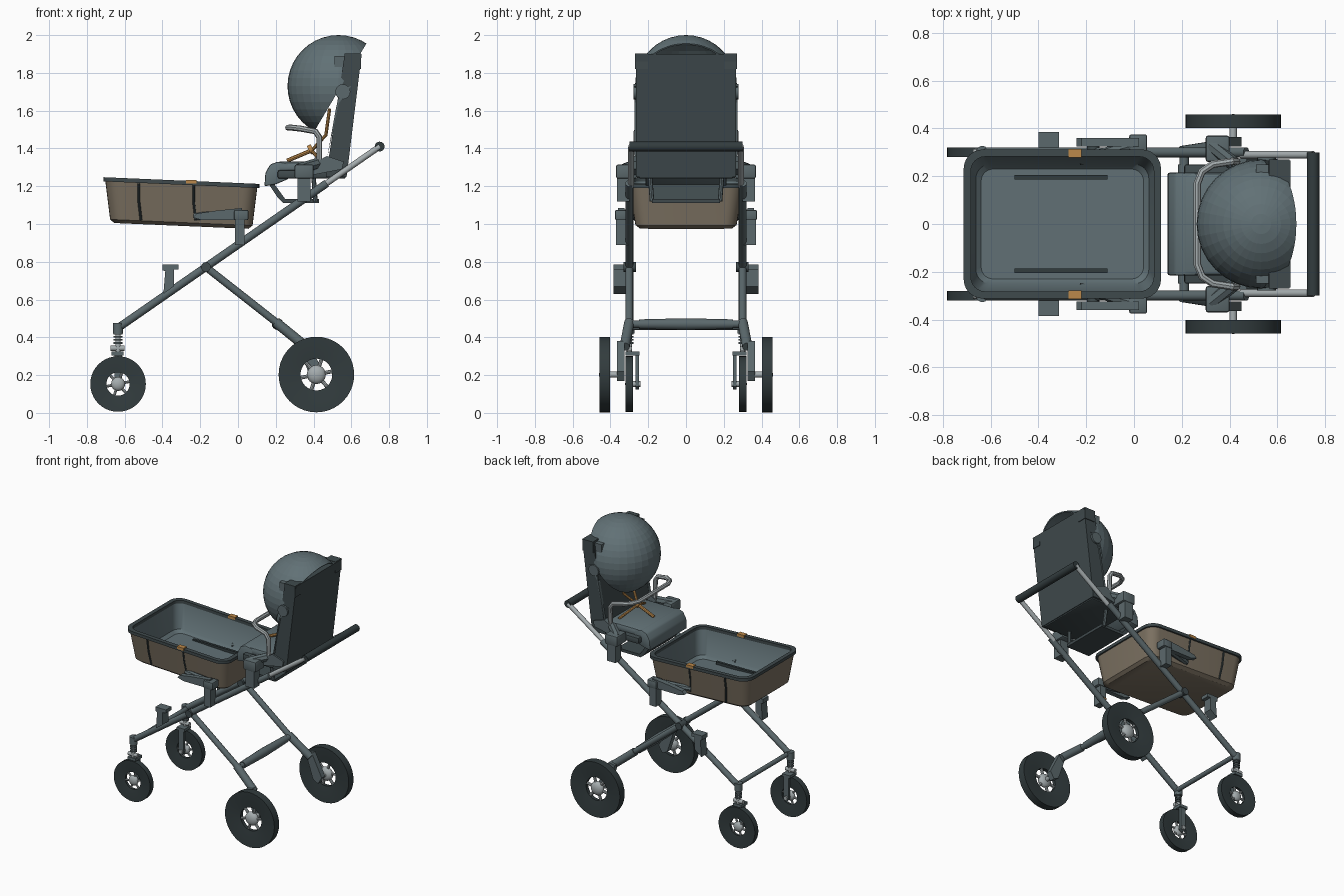
import bpy, bmesh, math
from mathutils import Vector

cube = bpy.data.objects.get("Cube")
if cube:
    bpy.data.objects.remove(cube, do_unlink=True)


def material(name, r, g, b):
    m = bpy.data.materials.new(name)
    m.use_nodes = True
    m.diffuse_color = (r, g, b, 1)
    m.node_tree.nodes["Principled BSDF"].inputs["Base Color"].default_value = (r, g, b, 1)
    return m


FABRIC = material("slate fabric", .12, .165, .18)
FRAME = material("frame grey", .105, .14, .15)
DARK = material("dark panel", .05, .068, .073)
RUBBER = material("black rubber", .032, .045, .048)
TAN = material("tan fabric", .2, .165, .12)
METAL = material("light metal", .38, .42, .43)
ORANGE = material("orange trim", .5, .25, .07)


def finish(name, bm, mats, smooth=False):
    bmesh.ops.recalc_face_normals(bm, faces=bm.faces[:])
    me = bpy.data.meshes.new(name)
    bm.to_mesh(me)
    bm.free()
    for m in mats if isinstance(mats, list) else [mats]:
        me.materials.append(m)
    ob = bpy.data.objects.new(name, me)
    bpy.context.collection.objects.link(ob)
    if smooth:
        bpy.ops.object.select_all(action='DESELECT')
        ob.select_set(True)
        bpy.context.view_layer.objects.active = ob
        bpy.ops.object.shade_smooth_by_angle(angle=math.radians(35))
    return ob


def rod(name, p, q, r, mat, r2=None, sides=16):
    p, q = Vector(p), Vector(q)
    bm = bmesh.new()
    bmesh.ops.create_cone(bm, cap_ends=True, segments=sides, radius1=r,
                          radius2=r if r2 is None else r2, depth=(q - p).length)
    rot = (q - p).to_track_quat('Z', 'Y').to_matrix().to_4x4()
    rot.translation = (p + q) / 2
    bm.transform(rot)
    return finish(name, bm, mat, True)


def path(name, pts, r, mat):
    cu = bpy.data.curves.new(name, 'CURVE')
    cu.dimensions = '3D'
    cu.bevel_depth, cu.bevel_resolution, cu.use_fill_caps = r, 2, True
    sp = cu.splines.new('POLY')
    sp.points.add(len(pts) - 1)
    for pt, co in zip(sp.points, pts):
        pt.co = (*co, 1)
    tmp = bpy.data.objects.new(name, cu)
    bm = bmesh.new()
    bpy.context.collection.objects.link(tmp)
    bpy.context.view_layer.update()
    me = bpy.data.meshes.new_from_object(tmp)
    bm.from_mesh(me)
    bpy.data.objects.remove(tmp)
    bpy.data.meshes.remove(me)
    return finish(name, bm, mat, True)


def prism(name, pts, y0, y1, mat, bevel=0):
    """Extrude an x-z outline between two y positions."""
    bm = bmesh.new()
    a = [bm.verts.new((x, y0, z)) for x, z in pts]
    b = [bm.verts.new((x, y1, z)) for x, z in pts]
    bm.faces.new(a)
    bm.faces.new(b)
    for i in range(len(a)):
        j = (i + 1) % len(a)
        bm.faces.new((a[i], a[j], b[j], b[i]))
    if bevel:
        bmesh.ops.bevel(bm, geom=bm.edges[:], offset=bevel, segments=2, affect='EDGES', profile=.5)
    return finish(name, bm, mat, bool(bevel))


def box(name, x0, x1, y0, y1, z0, z1, mat, bevel=0):
    return prism(name, [(x0, z0), (x1, z0), (x1, z1), (x0, z1)], y0, y1, mat, bevel)


def loft(name, rings, mats, rule):
    """Bridge closed rings of points, then cap both ends."""
    bm = bmesh.new()
    vs = [[bm.verts.new(p) for p in ring] for ring in rings]
    n = len(vs[0])
    for k in range(len(vs) - 1):
        for i in range(n):
            j = (i + 1) % n
            f = bm.faces.new((vs[k][i], vs[k][j], vs[k + 1][j], vs[k + 1][i]))
            f.material_index = rule[k]
    bm.faces.new(vs[0]).material_index = rule[0]
    bm.faces.new(vs[-1]).material_index = rule[-1]
    return finish(name, bm, mats, True)


def wheel(name, x, y, z, r, w):
    # dished tyre ring
    prof = [(r, -w), (r, w), (r * .97, w), (r * .42, w * .45), (r * .42, -w * .45), (r * .97, -w)]
    bm = bmesh.new()
    n = 40
    rings = [[bm.verts.new((x + a * math.cos(t), y + b, z + a * math.sin(t))) for a, b in prof]
             for t in (math.tau * i / n for i in range(n))]
    for i in range(n):
        p, q = rings[i], rings[(i + 1) % n]
        for k in range(len(prof)):
            m = (k + 1) % len(prof)
            bm.faces.new((p[k], p[m], q[m], q[k]))
    finish(name + "_tyre", bm, RUBBER, True)
    # hub and spokes
    bm = bmesh.new()
    bmesh.ops.create_uvsphere(bm, u_segments=20, v_segments=12, radius=r * .25)
    for v in bm.verts:
        v.co = (x + v.co.x, y + v.co.y * .6, z + v.co.z)
    finish(name + "_hub", bm, METAL, True)
    for i in range(6):
        t = math.tau * i / 6 + .2
        rod(name + "_spoke", (x, y, z), (x + .44 * r * math.cos(t), y, z + .44 * r * math.sin(t)),
            r * .05, METAL, sides=8)


def rail_z(x):
    return .45 + .693 * (x + .635)


# Chassis, repeated on both sides
for s, side in ((1, "left_"), (-1, "right_")):
    y = .3 * s
    wheel(side + "front_wheel", -.635, y, .153, .147, .02)
    wheel(side + "rear_wheel", .415, .43 * s, .203, .2, .0275)
    rod(side + "main_rail", (-.635, y, .45), (.47, y, rail_z(.47)), .021, FRAME)
    rod(side + "handle_tube", (.45, .29 * s, rail_z(.45)), (.75, .29 * s, 1.41), .016, METAL)
    rod(side + "rear_leg", (-.17, y, .772), (.24, y, .45), .02, FRAME)
    rod(side + "rear_leg_sleeve", (.2, y, .48), (.36, .325 * s, .35), .027, FRAME)
    rod(side + "frame_pivot", (-.17, y - .035 * s, .772), (-.17, y + .03 * s, .772), .026, DARK)
    # rear axle carrier
    prism(side + "axle_carrier", [(.32, .37), (.37, .38), (.45, .22), (.42, .17), (.38, .19)],
          .325 * s, .365 * s, FRAME)
    rod(side + "rear_axle", (.415, .34 * s, .203), (.415, .43 * s, .203), .016, METAL)
    # front suspension and fork
    rod(side + "front_head", (-.635, y, .42), (-.635, y, .475), .027, FRAME)
    rod(side + "front_strut", (-.635, y, .31), (-.635, y, .45), .014, METAL)
    for i in range(5):
        z = .365 + i * .017
        rod(side + "spring_coil", (-.635, y, z), (-.635, y, z + .009), .023, FRAME)
    box(side + "fork_crown", -.67, -.605, .245 * s, .32 * s, .305, .325, FRAME)
    rod(side + "fork_knob", (-.675, y, .342), (-.6, y, .342), .014, METAL)
    prism(side + "fork_blade", [(-.655, .325), (-.615, .325), (-.615, .14), (-.635, .125), (-.655, .14)],
          .25 * s, .268 * s, FRAME)
    rod(side + "front_axle", (-.635, .24 * s, .153), (-.635, y, .153), .015, METAL)
    # lower accessory bracket
    prism(side + "lower_bracket", [(-.395, .63), (-.34, .67), (-.34, .76), (-.315, .76), (-.315, .785),
                                   (-.4, .785), (-.4, .755), (-.385, .75)], .32 * s, .385 * s, FRAME)
    # basket mount and its clamp arm
    box(side + "basket_mount", -.015, .035, .305 * s, .37 * s, .89, 1.03, FRAME)
    box(side + "basket_mount_head", -.02, .055, .3 * s, .375 * s, 1.02, 1.075, FRAME, .008)
    prism(side + "basket_arm", [(-.24, 1.035), (-.19, 1.02), (.02, 1.02), (.02, 1.085), (-.12, 1.07),
                                (-.22, 1.055)], .325 * s, .36 * s, FRAME)
    rod(side + "basket_lever", (-.23, .265 * s, 1.04), (.02, .335 * s, 1.05), .02, FRAME, .03, 8)
    # seat mount
    box(side + "seat_mount", .315, .385, .3 * s, .365 * s, 1.12, 1.25, FRAME)
    box(side + "seat_mount_head", .3, .4, .26 * s, .37 * s, 1.24, 1.315, FRAME, .01)
    rod(side + "seat_lever", (.32, .33 * s, 1.29), (.42, .25 * s, 1.32), .03, FRAME, sides=8)
    box(side + "seat_clip", .32, .345, .285 * s, .312 * s, 1.12, 1.135, ORANGE)
    box(side + "rail_clip", -.005, .02, .29 * s, .322 * s, .915, .93, ORANGE)

rod("handlebar", (.75, -.3, 1.41), (.75, .3, 1.41), .026, RUBBER)
rod("front_crossbar", (-.62, -.3, .455), (-.62, .3, .455), .016, FRAME)
rod("rear_crossbar", (.21, -.3, .47), (.21, .3, .47), .02, FRAME)
for s in (1, -1):
    rod("rear_crossbar_sleeve", (.21, 0, .47), (.21, .25 * s, .47), .031, FRAME, .025)


# Basket
def rounded(hx, hy, r, z, tilt=.043):
    pts = []
    for k, (sx, sy) in enumerate(((1, 1), (-1, 1), (-1, -1), (1, -1))):
        for i in range(7):
            t = math.pi / 2 * (k + i / 6)
            px = sx * (hx - r) + r * math.cos(t)
            pts.append((-.3 + px, sy * (hy - r) + r * math.sin(t), 1.108 + z - px * tilt))
    return pts


loft("basket", [rounded(.355, .245, .06, -.118), rounded(.377, .268, .07, -.1), rounded(.402, .3, .075, .1),
                rounded(.385, .283, .06, .1), rounded(.362, .25, .06, -.07), rounded(.34, .23, .05, -.09)],
     [TAN, FABRIC], [0, 0, 0, 1, 1])
rim = [rounded(.413, .312, .08, .1), rounded(.413, .312, .08, .122),
       rounded(.383, .282, .06, .122), rounded(.383, .282, .06, .1)]
bm = bmesh.new()
loops = [[bm.verts.new(p) for p in ring] for ring in rim]
for k in range(4):
    a, b = loops[k], loops[(k + 1) % 4]
    for i in range(len(a)):
        j = (i + 1) % len(a)
        bm.faces.new((a[i], a[j], b[j], b[i]))
finish("basket_rim", bm, DARK, True)
for s in (1, -1):
    box("floor_rib", -.5, -.11, .187 * s, .205 * s, 1.015, 1.035, RUBBER)
    box("basket_tab", -.275, -.22, .278 * s, .314 * s, 1.215, 1.234, ORANGE)
    for x in (-.525, -.235):
        path("basket_strap", [(x + .012, .268 * s, 1.02), (x, .285 * s, 1.12), (x, .301 * s, 1.215)], .007, RUBBER)

# Seat
prism("seat_back", [(.465, 1.25), (.575, 1.25), (.655, 1.9), (.565, 1.9)], -.265, .265, DARK)
box("seat_base", .21, .57, -.25, .25, 1.24, 1.285, DARK, .01)
box("seat_cushion", .2, .5, -.215, .215, 1.27, 1.33, FABRIC, .02)
prism("leg_rest", [(.14, 1.2), (.145, 1.27), (.17, 1.315), (.21, 1.33), (.27, 1.32), (.27, 1.24), (.2, 1.21)],
      -.215, .215, FABRIC, .008)
prism("foot_tray", [(.16, 1.215), (.21, 1.14), (.24, 1.112), (.43, 1.112), (.43, 1.132), (.25, 1.132),
                    (.19, 1.215)], -.18, .18, DARK)
for s in (1, -1):
    path("tray_hanger", [(.41, .18 * s, 1.12), (.4, .19 * s, 1.25)], .012, FRAME)
    prism("back_hinge", [(.4, 1.26), (.55, 1.29), (.56, 1.33), (.47, 1.36), (.4, 1.32)], .235 * s, .275 * s, FRAME)
    prism("side_wing", [(.47, 1.34), (.55, 1.72), (.6, 1.73), (.58, 1.72), (.52, 1.62)], .25 * s, .272 * s, FRAME)
    box("canopy_hook", .565, .65, .2 * s, .27 * s, 1.82, 1.903, DARK)
    box("canopy_latch", .51, .575, .215 * s, .25 * s, 1.83, 1.89, FRAME)
    rod("canopy_pivot", (.555, .24 * s, 1.7), (.555, .278 * s, 1.7), .04, FRAME)
    # harness
    path("shoulder_strap", [(.485, .07 * s, 1.61), (.465, .055 * s, 1.47), (.39, 0, 1.39)], .009, ORANGE)
    path("waist_strap", [(.44, .15 * s, 1.33), (.39, 0, 1.39)], .009, ORANGE)
path("crotch_strap", [(.39, 0, 1.39), (.26, 0, 1.335)], .011, ORANGE)
rod("buckle", (.375, 0, 1.39), (.395, 0, 1.4), .025, ORANGE)

# Bumper bar
half = [(.43, .255, 1.3), (.43, .262, 1.46), (.41, .262, 1.49), (.33, .25, 1.505), (.285, .22, 1.51),
        (.265, .17, 1.51)]
path("bumper_bar", half + [(x, -y, z) for x, y, z in reversed(half)], .016, METAL)

# Canopy dome, cut open toward the backrest
bm = bmesh.new()
bmesh.ops.create_uvsphere(bm, u_segments=32, v_segments=20, radius=.27)
bmesh.ops.translate(bm, verts=bm.verts[:], vec=(.532, 0, 1.73))
bmesh.ops.bisect_plane(bm, geom=bm.verts[:] + bm.edges[:] + bm.faces[:], plane_co=(.546, 0, 1.73),
                       plane_no=(.86, 0, -.51), clear_outer=True)
canopy = finish("canopy", bm, FABRIC)
shell = canopy.modifiers.new("shell", 'SOLIDIFY')
shell.thickness = .008
